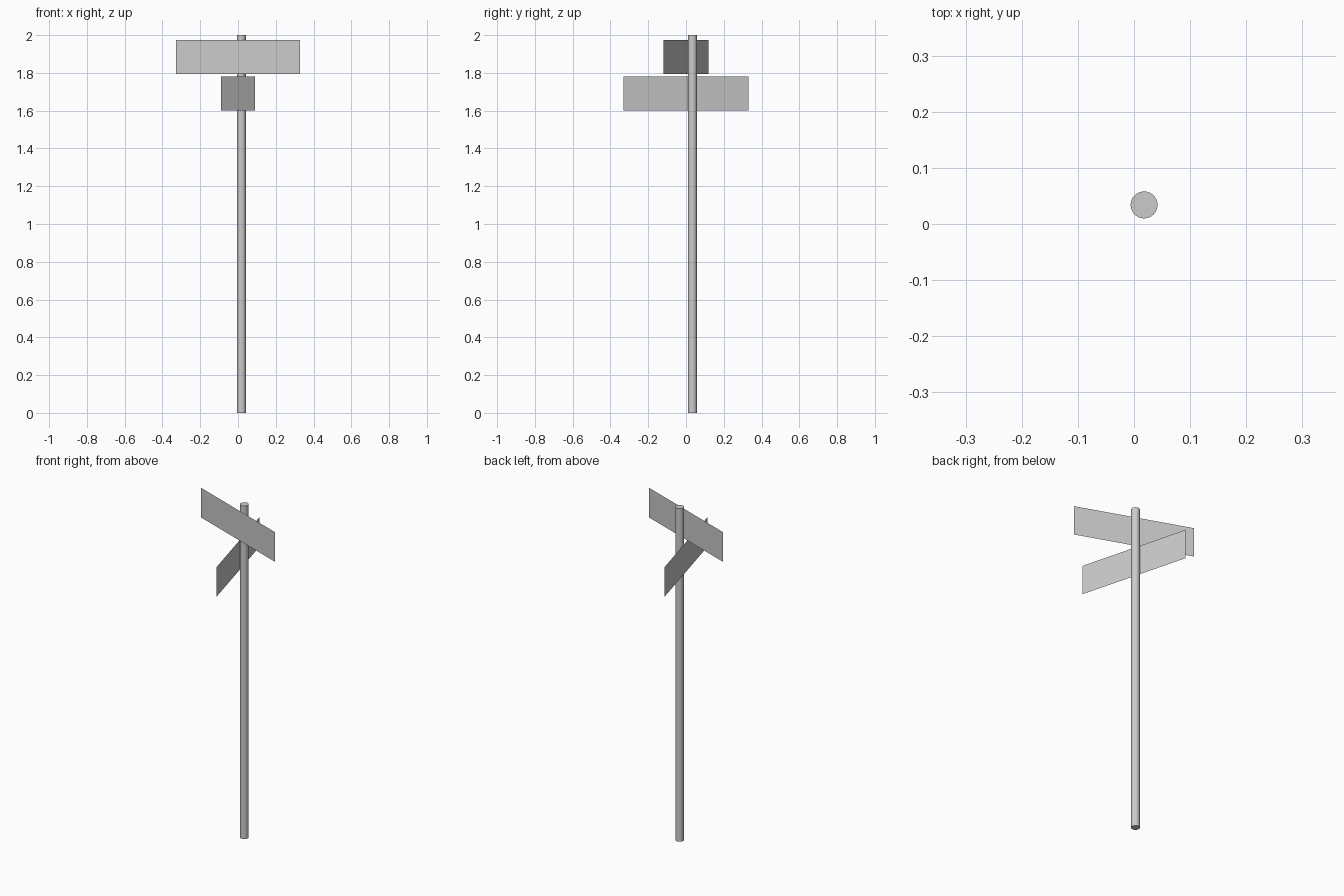
import bpy
from math import atan2, hypot

if "Cube" in bpy.data.objects:
    bpy.data.objects.remove(bpy.data.objects["Cube"])

POLE_X, POLE_Y = 0.018, 0.034


def sign_blade(name, x0, y0, x1, y1, z0, z1):
    """Paper-thin upright rectangle running from (x0, y0) to (x1, y1)."""
    mesh = bpy.data.meshes.new(name)
    mesh.from_pydata(
        [(x0, y0, z0), (x1, y1, z0), (x1, y1, z1), (x0, y0, z1)],
        [], [(0, 1, 2, 3)])
    obj = bpy.data.objects.new(name, mesh)
    bpy.context.collection.objects.link(obj)
    return obj


# Round pole, standing slightly behind the blades
bpy.ops.mesh.primitive_cylinder_add(vertices=32, radius=0.024, depth=2.0,
                                    location=(POLE_X, POLE_Y, 1.0))
pole = bpy.context.object
pole.name = "pole"
bpy.ops.object.shade_smooth_by_angle()

# Two crossing street sign blades, facing away from the pole
sign_blade("upper_sign", -0.327, 0.118, 0.327, -0.118, 1.795, 1.973)
sign_blade("lower_sign", -0.089, 0.331, 0.089, -0.331, 1.602, 1.780)
